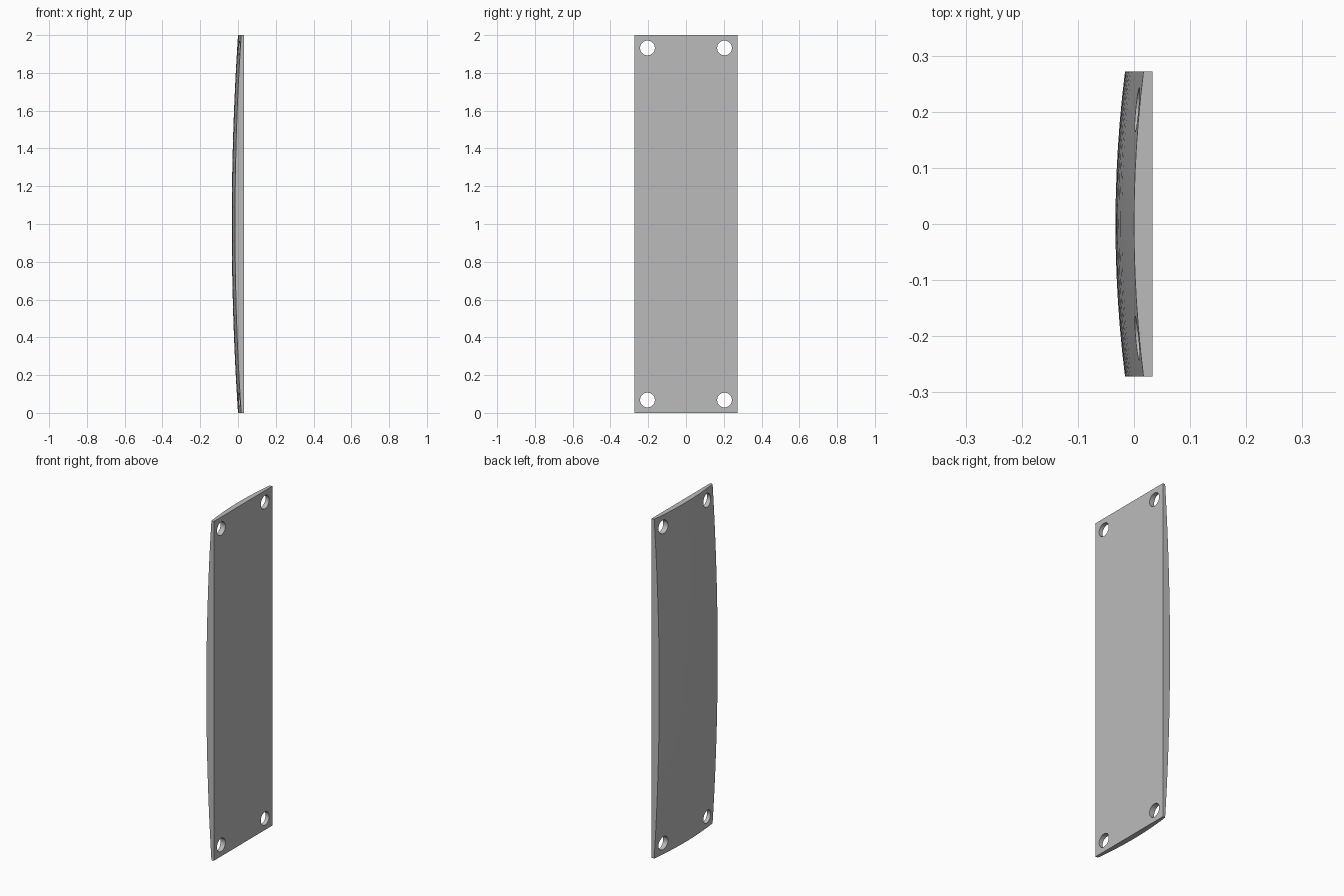
import bpy, bmesh
from mathutils import Matrix

HALF_W, HEIGHT = 0.272, 2.0
BACK_X, CROWN_X = 0.033, -0.033      # flat face and highest point of the bulge
SAG_Y, SAG_Z = 0.017, 0.033          # curvature drop across and along the plate

if "Cube" in bpy.data.objects:
    bpy.data.objects.remove(bpy.data.objects["Cube"], do_unlink=True)

grey = bpy.data.materials.new("plain grey")
grey.use_nodes = True
colour = (0.5, 0.5, 0.5, 1)
grey.diffuse_color = colour
grey.node_tree.nodes["Principled BSDF"].inputs["Base Color"].default_value = colour


def make_object(name, bm):
    mesh = bpy.data.meshes.new(name)
    bmesh.ops.recalc_face_normals(bm, faces=bm.faces)
    bm.to_mesh(mesh)
    bm.free()
    mesh.materials.append(grey)
    obj = bpy.data.objects.new(name, mesh)
    bpy.context.collection.objects.link(obj)
    return obj


# Plate: flat on +x, gently domed on -x
bm = bmesh.new()
bmesh.ops.create_grid(bm, x_segments=12, y_segments=24, size=1)
dome = list(bm.verts)
ext = bmesh.ops.extrude_face_region(bm, geom=bm.faces[:], use_keep_orig=True)
flat = {v for v in ext["geom"] if isinstance(v, bmesh.types.BMVert)}
for v in bm.verts:
    a, b = v.co.x, v.co.y
    x = BACK_X if v in flat else CROWN_X + SAG_Y * a * a + SAG_Z * b * b
    v.co = (x, a * HALF_W, HEIGHT / 2 * (1 + b))
# Merge the flat face into one polygon
back = [f for f in bm.faces if all(v in flat for v in f.verts)]
bmesh.ops.dissolve_faces(bm, faces=back, use_verts=False)
plate = make_object("curved_plate", bm)

# Corner screw holes
bm = bmesh.new()
for y in (-0.204, 0.204):
    for z in (0.068, HEIGHT - 0.068):
        place = Matrix.Translation((0, y, z)) @ Matrix.Rotation(1.5707963, 4, "Y")
        bmesh.ops.create_cone(bm, cap_ends=True, segments=32, radius1=0.039,
                              radius2=0.039, depth=0.3, matrix=place)
cutter = make_object("hole_cutter", bm)
cutter.hide_render = True

cut = plate.modifiers.new("screw_holes", "BOOLEAN")
cut.operation = "DIFFERENCE"
cut.solver = "EXACT"
cut.object = cutter
bpy.ops.object.select_all(action="DESELECT")
plate.select_set(True)
bpy.context.view_layer.objects.active = plate
bpy.ops.object.modifier_apply(modifier=cut.name)
bpy.data.objects.remove(cutter, do_unlink=True)
bpy.ops.object.shade_smooth_by_angle(angle=0.5)
